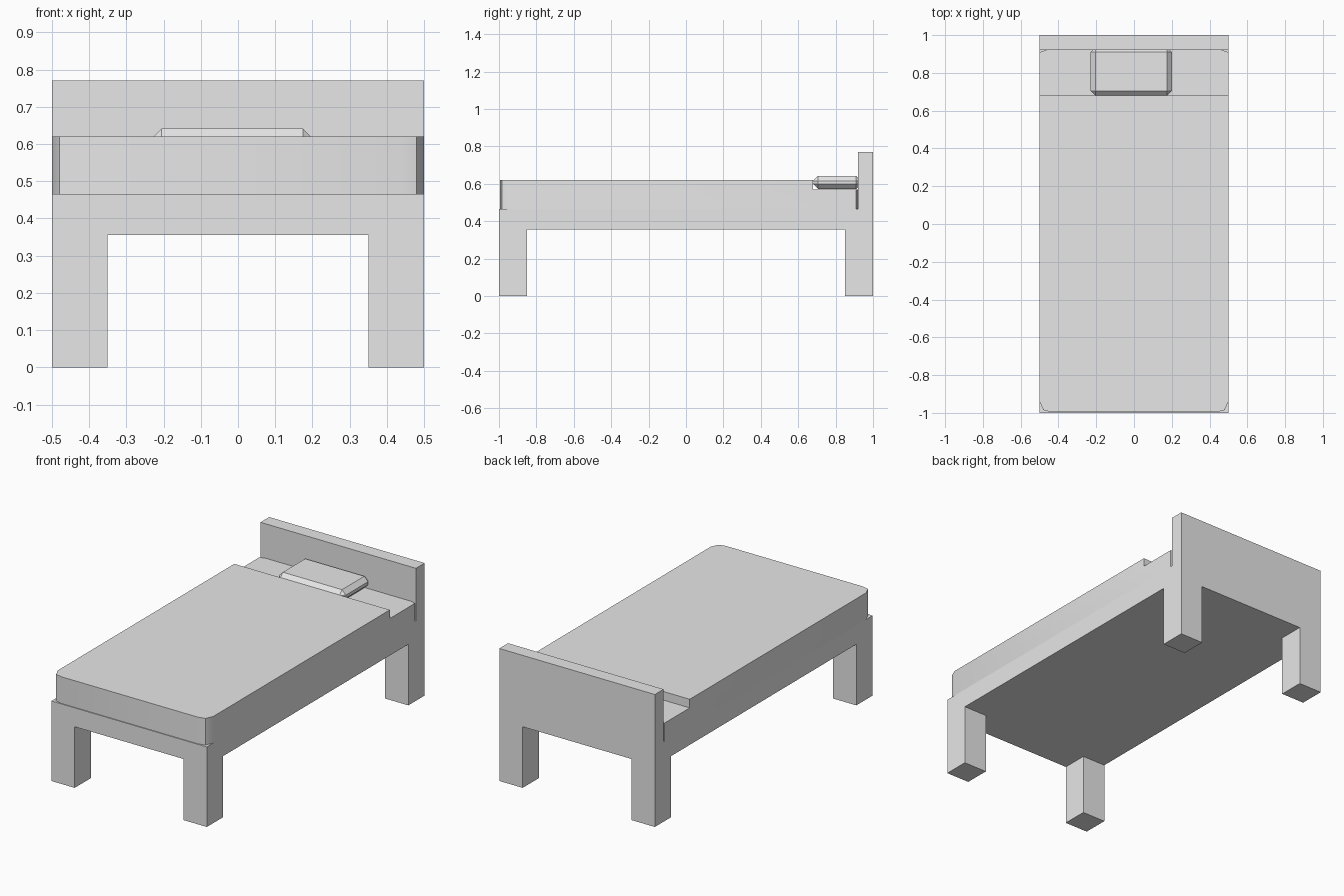
import bpy
import bmesh
import math
from mathutils import Vector

cube = bpy.data.objects.get("Cube")
if cube:
    bpy.data.objects.remove(cube, do_unlink=True)

grey = bpy.data.materials.new("light_grey")
grey.use_nodes = True
grey.diffuse_color = (0.8, 0.8, 0.8, 1)
grey.node_tree.nodes["Principled BSDF"].inputs["Base Color"].default_value = (0.8, 0.8, 0.8, 1)


def finish(name, bm, smooth=False):
    """Clean up flat areas and turn the bmesh into an object."""
    bmesh.ops.remove_doubles(bm, verts=bm.verts, dist=0.0001)
    bmesh.ops.recalc_face_normals(bm, faces=bm.faces)
    bmesh.ops.dissolve_limit(bm, angle_limit=0.01, verts=bm.verts, edges=bm.edges)
    mesh = bpy.data.meshes.new(name)
    bm.to_mesh(mesh)
    bm.free()
    mesh.materials.append(grey)
    obj = bpy.data.objects.new(name, mesh)
    bpy.context.collection.objects.link(obj)
    if smooth:
        bpy.ops.object.select_all(action='DESELECT')
        obj.select_set(True)
        bpy.context.view_layer.objects.active = obj
        bpy.ops.object.shade_smooth_by_angle(angle=math.radians(30))
    return obj


def extrude_up(bm, faces, height):
    """Raise faces and return the raised ones."""
    geom = bmesh.ops.extrude_face_region(bm, geom=faces)["geom"]
    bmesh.ops.translate(bm, vec=(0, 0, height),
                        verts=[g for g in geom if isinstance(g, bmesh.types.BMVert)])
    return [g for g in geom if isinstance(g, bmesh.types.BMFace)]


# Bed frame: legs, platform and headboard as one seamless solid of grid cells
GRID = ([-0.5, -0.35, 0.35, 0.5],
        [-1, -0.85, 0.85, 0.92, 1],
        [0, 0.355, 0.465, 0.77])


def filled(cell):
    i, j, k = cell
    if not (0 <= i < 3 and 0 <= j < 4 and 0 <= k < 3):
        return False
    if k == 0:
        return i != 1 and j != 1
    return k == 1 or j == 3


bm = bmesh.new()
for cell in [(i, j, k) for i in range(3) for j in range(4) for k in range(3)]:
    if not filled(cell):
        continue
    for axis in range(3):
        for side in (0, 1):
            neighbour = list(cell)
            neighbour[axis] += 2 * side - 1
            if filled(neighbour):
                continue
            corners = []
            for a, b in ((0, 0), (1, 0), (1, 1), (0, 1)):
                index = list(cell)
                index[axis] += side
                index[(axis + 1) % 3] += a
                index[(axis + 2) % 3] += b
                corners.append(bm.verts.new([GRID[n][index[n]] for n in range(3)]))
            bm.faces.new(corners)
finish("bed_frame", bm)

# Mattress with rounded foot corners and a thicker covered area
FOOT = [(0.5, 0.68), (0.5, -0.94), (0.48, -0.985), (0.44, -0.995)]
HEAD = [(0.5, 0.68), (0.5, 0.91), (0.45, 0.925)]
bm = bmesh.new()
sheets = []
for half in (FOOT, HEAD):
    outline = half + [(-x, y) for x, y in reversed(half)]
    sheets.append(bm.faces.new([bm.verts.new((x, y, 0.465)) for x, y in outline]))
bmesh.ops.remove_doubles(bm, verts=bm.verts, dist=0.0001)
bmesh.ops.recalc_face_normals(bm, faces=bm.faces)
raised = extrude_up(bm, list(bm.faces), 0.105)
cover = min(raised, key=lambda f: f.calc_center_median().y)
extrude_up(bm, [cover], 0.05)
finish("mattress", bm, smooth=True)

# Pillow: a chamfered block pushed against the headboard
bm = bmesh.new()
bmesh.ops.create_cube(bm, size=1)
bmesh.ops.scale(bm, vec=(0.43, 0.255, 0.068), verts=bm.verts)
bmesh.ops.translate(bm, vec=Vector((-0.015, 0.8075, 0.607)), verts=bm.verts)
bmesh.ops.bevel(bm, geom=list(bm.edges), offset=0.025, offset_type='OFFSET',
                segments=1, profile=0.5, affect='EDGES')
finish("pillow", bm)
